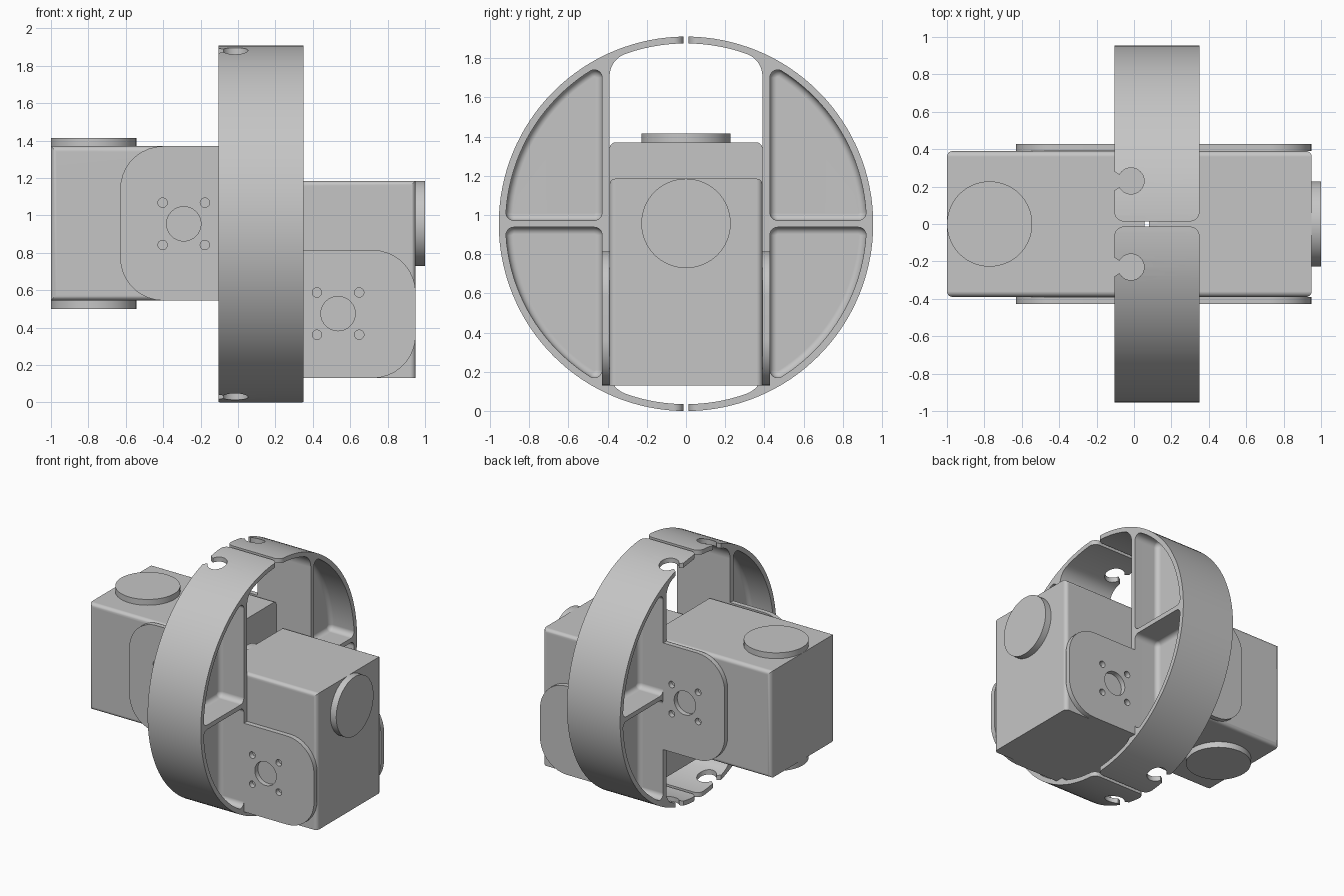
import bpy, bmesh, math
from mathutils import Vector

if "Cube" in bpy.data.objects:
    bpy.data.objects.remove(bpy.data.objects["Cube"])

grey = bpy.data.materials.new("plain grey")
grey.use_nodes = True
grey.diffuse_color = (0.56, 0.56, 0.56, 1)
grey.node_tree.nodes["Principled BSDF"].inputs["Base Color"].default_value = (0.56, 0.56, 0.56, 1)

# Main dimensions
MID, R, WALL = 0.955, 0.955, 0.035          # ring centre height, radius, thickness
RX0, RX1 = -0.105, 0.35                     # ring extent along x
RXM = (RX0 + RX1) / 2
BODY, OUT = 0.39, 0.428                     # half width of bodies, outside of plates


def finish(name, bm):
    bmesh.ops.recalc_face_normals(bm, faces=bm.faces)
    mesh = bpy.data.meshes.new(name)
    bm.to_mesh(mesh)
    bm.free()
    obj = bpy.data.objects.new(name, mesh)
    bpy.context.collection.objects.link(obj)
    mesh.materials.append(grey)
    return obj


def rounded(points, r):
    """Grow a convex counter-clockwise outline by r, with round corners."""
    pts = [Vector(p) for p in points]
    result = []
    for i, p in enumerate(pts):
        a, b = p - pts[i - 1], pts[(i + 1) % len(pts)] - p
        start = math.atan2(-a.x, a.y)
        turn = (math.atan2(-b.x, b.y) - start + math.pi) % (2 * math.pi) - math.pi
        steps = max(1, round(turn / 0.17)) if turn > 0.1 else 0
        for k in range(steps + 1):
            t = start + (turn * k / steps if steps else turn / 2)
            result.append(p + r * Vector((math.cos(t), math.sin(t))))
    return result


def rect(x0, x1, y0, y1, r):
    return rounded([(x0 + r, y0 + r), (x1 - r, y0 + r), (x1 - r, y1 - r), (x0 + r, y1 - r)], r)


def arc(r, t0, t1, n, centre=(0, 0)):
    return [(centre[0] + r * math.cos(t0 + (t1 - t0) * k / n),
             centre[1] + r * math.sin(t0 + (t1 - t0) * k / n)) for k in range(n + 1)]


def circle(x, y, r, n=40):
    return arc(r, 0, 2 * math.pi, n, (x, y))[:-1]


def loft(name, axis, layers):
    """Skin (depth, outline) layers along an axis."""
    place = {"x": lambda d, p: (d, p[0], p[1]),
             "y": lambda d, p: (p[0], d, p[1]),
             "z": lambda d, p: (p[0], p[1], d)}[axis]
    bm = bmesh.new()
    loops = [[bm.verts.new(place(d, p)) for p in outline] for d, outline in layers]
    n = len(loops[0])
    for low, high in zip(loops, loops[1:]):
        for i in range(n):
            bm.faces.new((low[i], low[(i + 1) % n], high[(i + 1) % n], high[i]))
    bm.faces.new(loops[0])
    bm.faces.new(loops[-1])
    return finish(name, bm)


def prism(name, axis, d0, d1, outline):
    return loft(name, axis, [(d0, outline), (d1, outline)])


def apply(obj, mod):
    bpy.context.view_layer.objects.active = obj
    bpy.ops.object.modifier_apply(modifier=mod.name)


def combine(obj, cutter, operation="DIFFERENCE"):
    mod = obj.modifiers.new("cut", "BOOLEAN")
    mod.operation, mod.object, mod.solver = operation, cutter, "EXACT"
    apply(obj, mod)
    bpy.data.objects.remove(cutter)


def mirrored(obj):
    mod = obj.modifiers.new("mirror", "MIRROR")
    mod.use_axis = (False, True, False)
    mod.use_mirror_merge = False
    apply(obj, mod)


def smooth(obj):
    bpy.ops.object.select_all(action="DESELECT")
    obj.select_set(True)
    bpy.context.view_layer.objects.active = obj
    bpy.ops.object.shade_smooth_by_angle(angle=math.radians(30))
    obj.modifiers.new("flat faces", "WEIGHTED_NORMAL").keep_sharp = True


# Half ring: disc trimmed to one side, with rounded strip ends
ring = prism("ring_halves", "x", RX0, RX1, circle(0, MID, R, 128))
combine(ring, prism("trim", "z", -1, 3, rect(RX0, RX1, 0.014, 1.2, 0.05)), "INTERSECT")

# Central window with filleted corners
f = 0.12
inner = R - WALL - f
t = math.acos((BODY - f) / inner)
window = arc(inner, t, math.pi - t, 24, (0, MID)) + arc(inner, math.pi + t, 2 * math.pi - t, 24, (0, MID))
combine(ring, prism("window", "x", -1, 1, rounded(window, f)))

# Four pockets either side of the rib, with a filleted floor in the middle
r, fillet = 0.04, 0.035
y0, z0, inner = OUT + r, WALL / 2 + r, R - WALL - r
corner = [(y0, z0)] + arc(inner, math.asin(z0 / inner), math.acos(y0 / inner), 20)
for up in (1, -1):
    shape = [(y, MID + up * z) for y, z in corner][::up]
    for side in (1, -1):
        layers = []
        for k in range(6):
            a = k / 5 * math.pi / 2
            layers.append((RXM + side * (0.02 + fillet * (1 - math.cos(a))),
                           rounded(shape, r - fillet + fillet * math.sin(a))))
        layers.append((RXM + side * 0.4, layers[-1][1]))
        combine(ring, loft("pocket", "x", layers))

# Keyhole slots in the strips
KX, KY = -0.016, 0.23
combine(ring, prism("keyhole", "z", -1, 3, circle(KX, KY, 0.07)))
mouth = [(KX, KY - 0.034), (KX, KY + 0.034), (-0.08, KY + 0.034), (RX0, KY + 0.05),
         (-0.2, KY + 0.05), (-0.2, KY - 0.05), (RX0, KY - 0.05), (-0.08, KY - 0.034)]
combine(ring, prism("mouth", "z", -1, 3, mouth))
mirrored(ring)
smooth(ring)


# Mounting plates, rounded at the outer end only, with horn and screw holes
def plate(name, x_out, x_in, z0, z1, hx, hz):
    r = 0.23
    if x_out < x_in:
        outline = [(min(p[0], x_in), p[1]) for p in rect(x_out, x_in + r, z0, z1, r)]
    else:
        outline = [(max(p[0], x_in), p[1]) for p in rect(x_in - r, x_out, z0, z1, r)]
    obj = prism(name, "y", BODY, OUT, outline)
    holes = [(hx, hz, 0.092)] + [(hx + i * 0.113, hz + j * 0.113, 0.025)
                                 for i in (1, -1) for j in (1, -1)]
    for x, z, radius in holes:
        combine(obj, prism("hole", "y", 0.3, 0.5, circle(x, z, radius, 32)))
    mirrored(obj)
    smooth(obj)


plate("left_plates", -0.63, RX0, 0.545, 1.37, -0.29, MID)
plate("right_plates", 0.95, RX1, 0.13, 0.815, 0.535, 0.475)


# Motor bodies: side edges rounded except at the inner end
def body(name, x0, x1, z0, z1, inner_end):
    bm = bmesh.new()
    bmesh.ops.create_cube(bm, size=1)
    for v in bm.verts:
        v.co = ((x0 + x1) / 2 + v.co.x * (x1 - x0), v.co.y * 2 * BODY,
                (z0 + z1) / 2 + v.co.z * (z1 - z0))
    edges = []
    for e in bm.edges:
        a, b = e.verts[0].co, e.verts[1].co
        if abs(a.y - b.y) < 0.01 and not inner_end((a + b) / 2):
            edges.append(e)
    bmesh.ops.bevel(bm, geom=edges, offset=0.03, segments=5, profile=0.5, affect="EDGES")
    smooth(finish(name, bm))


body("left_motor", -1, 0.055, 0.545, 1.37, lambda c: c.x > 0.05)
body("right_motor", 0.125, 0.95, 0.13, 1.185, lambda c: c.z < 0.14)

# Output discs on both ends of each motor shaft
for name, axis, d0, d1, a, b in (
        ("left_top_disc", "z", 1.37, 1.415, -0.772, 0), ("left_bottom_disc", "z", 0.5, 0.545, -0.772, 0),
        ("right_outer_disc", "x", 0.95, 1.0, 0, 0.957), ("right_inner_disc", "x", 0.08, 0.125, 0, 0.957)):
    smooth(prism(name, axis, d0, d1, circle(a, b, 0.228, 64)))
